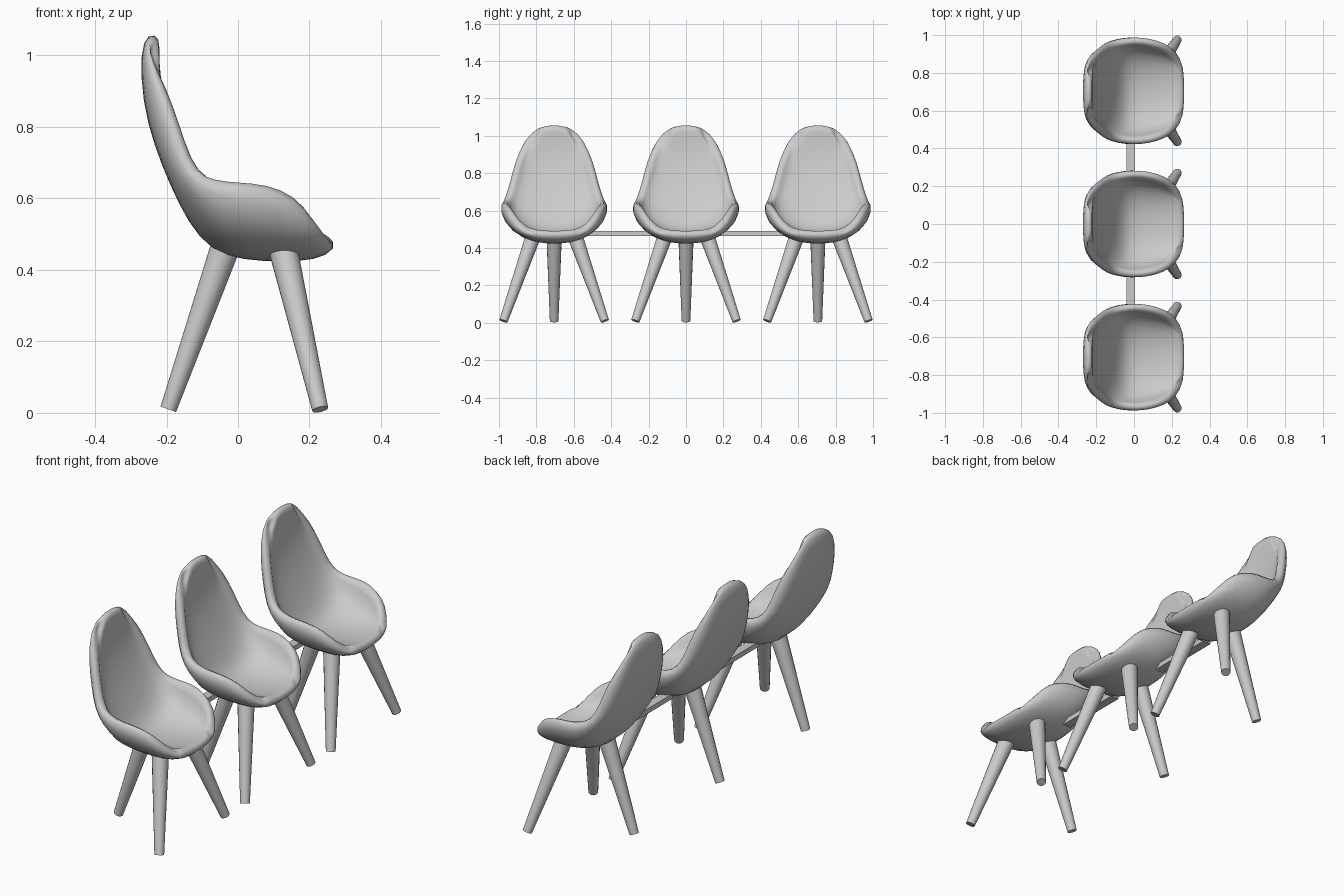
import bpy
from mathutils import Vector

if "Cube" in bpy.data.objects:
    bpy.data.objects.remove(bpy.data.objects["Cube"])

# Shell stations from backrest top to front lip:
# centre line (x, z), then rim point (x, half width, z)
STATIONS = [
    (-.252, 1.066, -.247, .105, 1.030),
    (-.275, 1.010, -.228, .172, .960),
    (-.268, .870, -.192, .218, .865),
    (-.236, .750, -.162, .243, .755),
    (-.192, .640, -.130, .274, .670),
    (-.140, .530, -.070, .298, .648),
    (-.075, .450, .005, .308, .644),
    (.015, .425, .085, .301, .638),
    (.120, .421, .165, .276, .607),
    (.215, .425, .222, .235, .542),
    (.280, .457, .263, .140, .475),
]
# Half cross-section from centre to rim: (share of width, share of rise).
# Seat sides tuck in a little at the rim, the backrest is flatter.
SEAT = [(0, 0), (.31, .03), (.61, .165), (.91, .50), (.96, 1)]
BACK = [(0, 0), (.33, .02), (.65, .12), (.90, .42), (1, 1)]
TIP = [(0, 0), (.33, .06), (.63, .25), (.87, .60), (1, 1)]


def activate(ob):
    bpy.ops.object.select_all(action='DESELECT')
    ob.select_set(True)
    bpy.context.view_layer.objects.active = ob


def make_shell(name, y0):
    verts, faces, rim = [], [], []
    last = len(STATIONS) - 1
    for i, (cx, cz, rx, w, rz) in enumerate(STATIONS):
        half = TIP if i in (0, last) else BACK if i < 5 else SEAT
        section = [(-s, k) for s, k in half[:0:-1]] + half
        for j, (s, k) in enumerate(section):
            if i == 0 or (i < 4 and j in (0, len(section) - 1)):
                rim.append(len(verts))
            verts.append((cx + (rx - cx) * k, w * s, cz + (rz - cz) * k))
    n = 2 * len(SEAT) - 1
    for i in range(last):
        for j in range(n - 1):
            a = i * n + j
            faces.append((a, a + n, a + n + 1, a + 1))
    me = bpy.data.meshes.new(name)
    me.from_pydata(verts, [], faces)
    ob = bpy.data.objects.new(name, me)
    bpy.context.collection.objects.link(ob)
    ob.location.y = y0
    # rim thins out slightly around the backrest
    grp = ob.vertex_groups.new(name="thickness")
    grp.add(list(range(len(verts))), 1.0, 'REPLACE')
    grp.add(rim, 0.75, 'REPLACE')
    sol = ob.modifiers.new("thickness", 'SOLIDIFY')
    sol.thickness = 0.052
    sol.offset = 1
    sol.vertex_group = grp.name
    sub = ob.modifiers.new("rounding", 'SUBSURF')
    sub.levels = sub.render_levels = 1
    activate(ob)
    bpy.ops.object.shade_smooth()
    return ob


def make_leg(name, foot, top, r_foot=.023, r_top=.041):
    foot, top = Vector(foot), Vector(top)
    d = top - foot
    bpy.ops.mesh.primitive_cone_add(vertices=16, radius1=r_foot, radius2=r_top,
                                    depth=d.length, location=(foot + top) / 2,
                                    rotation=d.to_track_quat('Z', 'Y').to_euler())
    ob = bpy.context.object
    ob.name = name
    bpy.ops.object.shade_smooth_by_angle()
    return ob


# Three chairs in a row, each with two splayed front legs and one rear leg
for idx, y0 in enumerate((-.705, 0, .705), 1):
    make_shell(f"seat_shell_{idx}", y0)
    for side, s in (("right", 1), ("left", -1)):
        make_leg(f"front_leg_{side}_{idx}", (.230, y0 + s * .271, .010),
                 (.127, y0 + s * .115, .455))
    make_leg(f"rear_leg_{idx}", (-.195, y0, .010), (-.037, y0, .460))

# Flat bars joining neighbouring seats
for idx, y in enumerate((-.3525, .3525), 1):
    bpy.ops.mesh.primitive_cube_add(size=1, location=(-.018, y, .478))
    bar = bpy.context.object
    bar.name = f"connecting_bar_{idx}"
    bar.scale = (.046, .37, .026)
